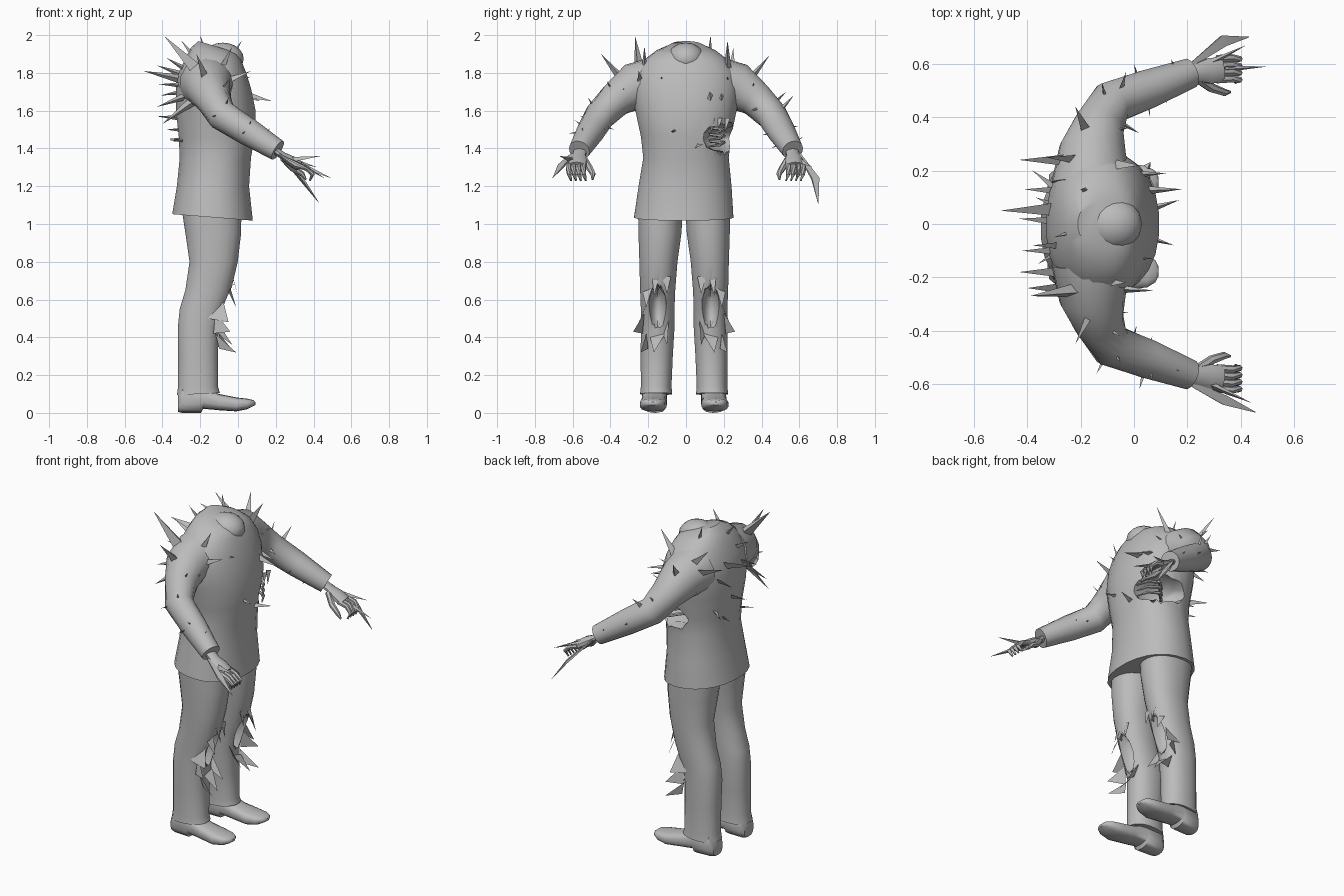
import bpy, bmesh, math
from mathutils import Vector as V

if "Cube" in bpy.data.objects:
    bpy.data.objects.remove(bpy.data.objects["Cube"])

grey = bpy.data.materials.new("grey")
grey.diffuse_color = (0.5, 0.5, 0.5, 1)
grey.use_nodes = True
grey.node_tree.nodes["Principled BSDF"].inputs["Base Color"].default_value = grey.diffuse_color


def finish(name, bm, angle=45):
    bmesh.ops.recalc_face_normals(bm, faces=bm.faces)
    me = bpy.data.meshes.new(name)
    bm.to_mesh(me)
    bm.free()
    me.materials.append(grey)
    ob = bpy.data.objects.new(name, me)
    bpy.context.collection.objects.link(ob)
    smooth(ob, angle)
    return ob


def activate(ob):
    bpy.ops.object.select_all(action='DESELECT')
    ob.select_set(True)
    bpy.context.view_layer.objects.active = ob


def smooth(ob, angle=45):
    activate(ob)
    bpy.ops.object.shade_smooth_by_angle(angle=math.radians(angle))


def ellipse(c, u, v, n, p=1.0):
    """Ring of n points; p below 1 makes it squarer."""
    pts = []
    for i in range(n):
        a = 2 * math.pi * (i + 0.5) / n
        ca, sa = math.cos(a), math.sin(a)
        pts.append(c + u * math.copysign(abs(ca) ** p, ca) + v * math.copysign(abs(sa) ** p, sa))
    return pts


def loft(bm, rings):
    loops = [[bm.verts.new(p) for p in r] for r in rings]
    n = len(loops[0])
    for a, b in zip(loops, loops[1:]):
        for i in range(n):
            bm.faces.new((a[i], a[(i + 1) % n], b[(i + 1) % n], b[i]))
    bm.faces.new(loops[0])
    bm.faces.new(loops[-1])


def tube(bm, path, n=12, flat=1.0):
    """Tube along (x, y, z, radius) points."""
    pts = [V(p[:3]) for p in path]
    rings = []
    for i, p in enumerate(pts):
        t = (pts[min(i + 1, len(pts) - 1)] - pts[max(i - 1, 0)]).normalized()
        u = t.cross(V((0.1, 0, 1))).normalized()
        r = path[i][3]
        rings.append(ellipse(p, u * r, u.cross(t) * r * flat, n))
    loft(bm, rings)


def upright(bm, rows, y=0, n=24, p=0.9):
    """Stack of rings given as (z, back x, front x, y centre, half width, tilt)."""
    loft(bm, [ellipse(V(((a + b) / 2, y + c, z)), V(((b - a) / 2, 0, tilt * (b - a) / 2)),
                      V((0, h, 0)), n, p) for z, a, b, c, h, tilt in rows])


def ball(bm, c, r):
    vs = bmesh.ops.create_uvsphere(bm, u_segments=16, v_segments=10, radius=1)["verts"]
    for v in vs:
        v.co = V((v.co.x * r[0] + c[0], v.co.y * r[1] + c[1], v.co.z * r[2] + c[2]))


def carve(ob, c, r):
    """Cut a ragged hollow into a part."""
    bm = bmesh.new()
    ball(bm, c, r)
    for i, v in enumerate(bm.verts):
        v.co.z += 0.012 * math.sin(i * 2.4)
    cutter = finish("hollow_cutter", bm)
    cutter.hide_render = True
    m = ob.modifiers.new("hollow", 'BOOLEAN')
    m.object = cutter
    m.solver = 'EXACT'
    activate(ob)
    bpy.ops.object.modifier_apply(modifier=m.name)
    bpy.data.objects.remove(cutter)
    smooth(ob)


def thorn(bm, base, tip, r):
    base, tip = V(base), V(tip)
    t = (tip - base).normalized()
    u = t.orthogonal().normalized()
    w = t.cross(u)
    ring = [bm.verts.new(p) for p in ellipse(base, u * r, w * r * 0.6, 3)]
    top = bm.verts.new(tip)
    for i in range(3):
        bm.faces.new((ring[i], ring[(i + 1) % 3], top))
    bm.faces.new(ring)


# jacket body with torn left flank
bm = bmesh.new()
upright(bm, [(1.035, -.35, .08, -.012, .265, -.08), (1.2, -.325, .06, -.005, .248, 0),
             (1.35, -.31, .07, 0, .228, 0), (1.46, -.315, .09, 0, .24, 0),
             (1.6, -.33, .095, 0, .27, 0), (1.72, -.33, .07, 0, .285, 0),
             (1.80, -.315, .045, 0, .27, 0), (1.87, -.28, .02, 0, .22, -.05),
             (1.915, -.25, 0, 0, .16, -.15), (1.94, -.21, -.02, 0, .09, -.3)])
jacket = finish("jacket", bm)
carve(jacket, (.02, .24, 1.455), (.2, .16, .085))

# neck stump
bm = bmesh.new()
ball(bm, (-.08, 0, 1.875), (.11, .1, .085))
finish("neck", bm)

# ribs and ragged edge in the wound
bm = bmesh.new()
for k in range(3):
    z = 1.42 + .035 * k
    tube(bm, [(-.09, .13, z + .02, .01), (-.02, .2, z + .012, .01),
              (.05, .18, z, .009), (.08, .12, z - .01, .004)], 6)
for k in range(4):
    thorn(bm, (.05, .1 + .04 * k, 1.56), (.06, .1 + .035 * k, 1.5 - .02 * (k % 2)), .018)
finish("ribs", bm)

arm = [(-.16, .15, 1.74, .15), (-.155, .28, 1.725, .125), (-.13, .37, 1.66, .095),
       (-.085, .455, 1.575, .082), (.05, .505, 1.49, .074), (.21, .565, 1.39, .057)]

for s, side in ((1, "left"), (-1, "right")):
    def flip(path):
        return [(p[0], s * p[1], *p[2:]) for p in path]

    # sleeve
    bm = bmesh.new()
    tube(bm, flip(arm), 16)
    finish(side + "_sleeve", bm)

    # palm, curled fingers, thumb
    bm = bmesh.new()
    tube(bm, flip([(.18, .555, 1.40, .035), (.24, .568, 1.36, .036), (.28, .573, 1.335, .05),
                   (.325, .578, 1.305, .05)]), 10, .55)
    for j in range(4):
        y = .54 + .026 * j
        tube(bm, flip([(.31, y, 1.312, .015), (.365, y + .004, 1.295, .015),
                       (.395, y, 1.262, .012), (.38, y - .01, 1.23, .006)]), 7)
    tube(bm, flip([(.24, .545, 1.35, .02), (.29, .51, 1.295, .018),
                   (.34, .492, 1.265, .014), (.36, .495, 1.235, .005)]), 7)
    finish(side + "_hand", bm)

    # trouser leg with torn knee
    ly = s * .14 - .01
    bm = bmesh.new()
    upright(bm, [(1.08, -.30, .02, -s * .015, .12, 0), (.95, -.28, .018, -s * .012, .115, 0),
                 (.8, -.258, 0, -s * .004, .102, 0), (.65, -.28, -.035, 0, .094, 0),
                 (.55, -.31, -.07, 0, .09, 0), (.45, -.32, -.10, 0, .09, 0),
                 (.3, -.318, -.105, s * .005, .086, 0), (.14, -.318, -.105, s * .008, .082, 0),
                 (.1, -.325, -.095, s * .008, .086, .05)], ly, 20)
    leg = finish(side + "_trouser_leg", bm)
    carve(leg, (-.035, ly, .55), (.11, .05, .13))

    # hanging cloth shreds around the knee
    bm = bmesh.new()
    for a, b, c in [((-.03, -.07, .72), (-.03, -.02, .73), (-.02, -.05, .63)),
                    ((-.03, -.01, .72), (-.03, .03, .73), (.0, .02, .62)),
                    ((-.04, .03, .66), (-.05, .08, .64), (-.01, .06, .56)),
                    ((-.12, .07, .53), (-.13, .08, .42), (-.04, .13, .43)),
                    ((-.12, -.06, .5), (-.1, -.03, .41), (-.03, -.05, .36)),
                    ((-.1, -.04, .42), (-.1, .04, .4), (-.02, .02, .32)),
                    ((-.12, .06, .42), (-.1, .05, .34), (-.01, .09, .32)),
                    ((-.08, .05, .6), (-.16, .09, .5), (-.05, .1, .48))]:
        bm.faces.new([bm.verts.new((x, ly + s * y, z)) for x, y, z in (a, b, c)])
    finish(side + "_knee_shreds", bm)

    # shoe with raised arch
    bm = bmesh.new()
    rows = [(-.318, .045, .005, .1), (-.295, .064, 0, .15), (-.195, .066, 0, .14),
            (-.185, .066, .022, .135), (-.1, .066, .014, .1), (-.01, .072, .008, .082),
            (.05, .062, .02, .075), (.08, .042, .035, .068), (.092, .018, .042, .058)]
    loft(bm, [ellipse(V((x, ly + s * (.012 + .04 * (x + .3)), (a + b) / 2)), V((0, h, 0)),
                      V((0, 0, (b - a) / 2)), 14, .7) for x, h, a, b in rows])
    finish(side + "_shoe", bm)

# blades growing out of the hands
bm = bmesh.new()
tube(bm, [(.22, .6, 1.37, .012), (.335, .685, 1.24, .03), (.43, .70, 1.11, .002)], 4, .3)
tube(bm, [(.22, -.6, 1.37, .015), (.34, -.66, 1.31, .026), (.455, -.705, 1.245, .002)], 4, .3)
thorn(bm, (.34, .58, 1.31), (.5, .59, 1.24), .018)
thorn(bm, (.28, .60, 1.34), (.42, .67, 1.3), .018)
thorn(bm, (.28, -.6, 1.34), (.44, -.67, 1.36), .02)
finish("hand_blades", bm, 20)

# thorns: each tip is rooted on the nearest point inside the body
torso_axis = [V((-.12, 0, 1.2 + .05 * i)) for i in range(12)]
torso_axis += [V((-.13, .02 * i, 1.73)) for i in range(-12, 13)]
back_tips = [(-.5, .05, 1.81), (-.43, .24, 1.84), (-.41, .13, 1.68), (-.43, -.18, 1.62),
             (-.39, -.27, 1.995), (-.43, .02, 1.57), (-.36, -.15, 1.44), (-.38, .2, 1.5),
             (-.38, -.08, 1.88), (-.4, -.24, 1.53), (-.37, .1, 1.45), (-.2, .13, 2.0),
             (.02, .22, 1.97), (-.03, -.22, 1.94), (-.42, -.1, 1.74), (-.33, .25, 1.93),
             (-.3, -.05, 1.97)]
chest_tips = [(.07, -.13, 1.78), (.18, .13, 1.65), (.15, -.08, 1.49), (.17, .09, 1.42),
              (.12, .19, 1.65), (.07, -.25, 1.81), (.03, .22, 1.78)]

arm_axes = []
for s in (1, -1):
    for a, b in zip(arm, arm[1:]):
        a, b = V((a[0], s * a[1], a[2])), V((b[0], s * b[1], b[2]))
        arm_axes += [a.lerp(b, k / 6) for k in range(7)]
arm_tips = [(-.22, .44, 1.89), (-.03, .57, 1.68), (-.12, .53, 1.7), (.06, .40, 1.47),
            (.02, .34, 1.6), (.14, .62, 1.46), (.12, .45, 1.4), (.0, .6, 1.52), (-.02, .36, 1.75),
            (-.22, -.45, 1.9), (-.05, -.52, 1.67), (.07, -.42, 1.5), (.07, -.59, 1.55),
            (.17, -.55, 1.51), (.02, -.62, 1.48), (-.02, -.33, 1.72), (-.05, -.42, 1.76),
            (-.14, -.56, 1.57), (.01, -.38, 1.5)]
for name, tips, axis in (("back_thorns", back_tips, torso_axis),
                         ("chest_thorns", chest_tips, torso_axis),
                         ("arm_thorns", arm_tips, arm_axes)):
    bm = bmesh.new()
    for tip in tips:
        root = min(axis, key=lambda p: (p - V(tip)).length)
        thorn(bm, root, tip, .17 * (V(tip) - root).length)
    finish(name, bm, 20)
